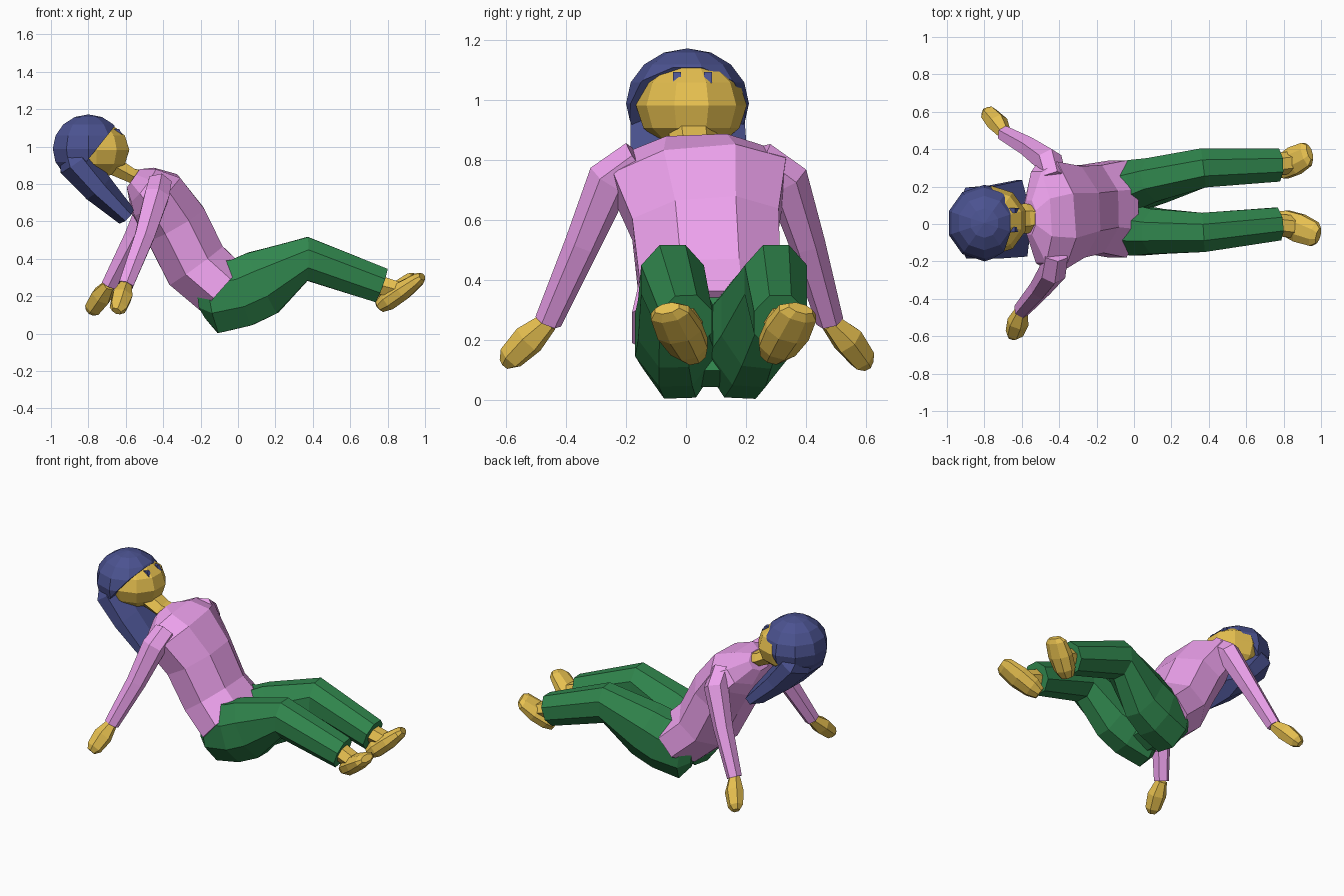
import bpy, bmesh
from math import pi, cos, sin
from mathutils import Vector

if "Cube" in bpy.data.objects:
    bpy.data.objects.remove(bpy.data.objects["Cube"])


def material(name, rgb):
    m = bpy.data.materials.new(name)
    m.diffuse_color = (*rgb, 1)
    m.use_nodes = True
    m.node_tree.nodes["Principled BSDF"].inputs["Base Color"].default_value = m.diffuse_color
    return m


SKIN = material("skin", (0.80, 0.53, 0.08))
PINK = material("shirt", (0.85, 0.36, 0.85))
GREEN = material("trousers", (0.03, 0.24, 0.075))
BLUE = material("hair", (0.07, 0.085, 0.28))


def finish(bm, name, mat):
    bmesh.ops.recalc_face_normals(bm, faces=bm.faces)
    me = bpy.data.meshes.new(name)
    bm.to_mesh(me)
    bm.free()
    me.materials.append(mat)
    ob = bpy.data.objects.new(name, me)
    bpy.context.collection.objects.link(ob)
    return ob


def loft(name, mat, rings, n=8, flat=False):
    """Rings are (x, y, z, half width along y, half depth), square to the path."""
    bm = bmesh.new()
    pts = [Vector(r[:3]) for r in rings]
    off, grow = (pi / n, 1 / cos(pi / n)) if flat else (0, 1)
    loops = []
    for i, r in enumerate(rings):
        t = (pts[min(i + 1, len(pts) - 1)] - pts[max(i - 1, 0)]).normalized()
        side = Vector((0, 1, 0))
        side = (side - t * t.dot(side)).normalized()
        up = t.cross(side)
        loops.append([bm.verts.new(pts[i] + side * (r[3] * grow * cos(off + 2 * pi * k / n))
                                   + up * (r[4] * grow * sin(off + 2 * pi * k / n)))
                      for k in range(n)])
    for a, b in zip(loops, loops[1:]):
        for k in range(n):
            bm.faces.new((a[k], a[(k + 1) % n], b[(k + 1) % n], b[k]))
    bm.faces.new(loops[0])
    bm.faces.new(loops[-1])
    return finish(bm, name, mat)


def ball(name, mat, centre, radii, seg, rings, cut=None):
    bm = bmesh.new()
    bmesh.ops.create_uvsphere(bm, u_segments=seg, v_segments=rings, radius=1)
    for v in bm.verts:
        v.co = Vector(c + r * q for c, r, q in zip(centre, radii, v.co))
    if cut:
        g = bm.verts[:] + bm.edges[:] + bm.faces[:]
        res = bmesh.ops.bisect_plane(bm, geom=g, plane_co=cut[0], plane_no=cut[1],
                                     clear_outer=True)
        edges = [e for e in res["geom_cut"] if isinstance(e, bmesh.types.BMEdge)]
        bmesh.ops.contextual_create(bm, geom=edges)
    return finish(bm, name, mat)


# Shirt body, leaning back
loft("shirt_body", PINK, [
    (-0.085, 0.08, 0.24, 0.26, 0.165), (-0.225, 0.08, 0.365, 0.235, 0.175),
    (-0.335, 0.065, 0.585, 0.245, 0.175), (-0.44, 0.045, 0.74, 0.29, 0.16),
    (-0.51, 0.035, 0.795, 0.245, 0.11), (-0.56, 0.035, 0.83, 0.09, 0.06)], flat=True)

# Neck and head
loft("neck", SKIN, [(-0.47, 0.04, 0.815, 0.04, 0.055), (-0.57, 0.03, 0.845, 0.08, 0.045),
                    (-0.69, 0.02, 0.91, 0.08, 0.06)], n=6)
ball("head", SKIN, (-0.757, 0.018, 0.982), (0.185, 0.185, 0.152), 10, 6)
for y in (-0.03, 0.073):
    bm = bmesh.new()
    bmesh.ops.create_cube(bm, size=1)
    for v in bm.verts:
        v.co = Vector((-0.645 + v.co.x * 0.04 - v.co.z * 0.02, y + v.co.y * 0.026,
                       1.075 + v.co.z * 0.036))
    finish(bm, "eye", BLUE)

# Hair cap, cut open at the face, and hair hanging behind
ball("hair_cap", BLUE, (-0.80, 0.005, 0.988), (0.2, 0.205, 0.184), 10, 8,
     ((-0.71, 0, 1.045), (0.78, 0, -0.62)))
loft("hair_back", BLUE, [(-0.90, 0.005, 1.0, 0.13, 0.06), (-0.865, 0.005, 0.915, 0.19, 0.10),
                         (-0.75, 0.01, 0.78, 0.195, 0.085),
                         (-0.60, 0.03, 0.632, 0.205, 0.055)], flat=True)

# Sleeves and hands
ARMS = {
    "right": [(-0.42, -0.16, 0.80), (-0.435, -0.255, 0.735), (-0.5, -0.345, 0.52),
              (-0.60, -0.46, 0.26), (-0.62, -0.525, 0.2), (-0.64, -0.585, 0.14),
              (-0.65, -0.605, 0.12)],
    "left": [(-0.43, 0.24, 0.80), (-0.455, 0.335, 0.735), (-0.555, 0.405, 0.52),
             (-0.69, 0.48, 0.26), (-0.73, 0.54, 0.2), (-0.775, 0.59, 0.135),
             (-0.79, 0.607, 0.115)]}
for s, p in ARMS.items():
    loft(s + "_sleeve", PINK, [(*q, r, r) for q, r in zip(p[:4], (0.07, 0.075, 0.06, 0.046))], n=6)
    hand = zip(p[3:], (0.035, 0.055, 0.045, 0.022), (0.035, 0.06, 0.05, 0.028))
    loft(s + "_hand", SKIN, [(*q, w, d) for q, w, d in hand], n=6)

# Trouser seat, legs and feet
loft("trouser_seat", GREEN, [(-0.15, 0.08, 0.19, 0.14, 0.12), (-0.09, 0.08, 0.20, 0.15, 0.16),
                             (0.03, 0.08, 0.225, 0.08, 0.13)], flat=True)
for s, ys, toe in (("right", (0.0, -0.02, -0.035, -0.04, -0.045, 0.0), -0.07),
                   ("left", (0.16, 0.18, 0.21, 0.235, 0.3, 0.315), 0.075)):
    path = ((-0.172, 0.185, 0.10, 0.10), (-0.13, 0.19, 0.13, 0.188), (0.02, 0.22, 0.135, 0.183),
            (0.125, 0.268, 0.12, 0.18), (0.37, 0.40, 0.105, 0.116), (0.765, 0.258, 0.088, 0.095))
    loft(s + "_trouser_leg", GREEN,
         [(x, y, z, w, d) for y, (x, z, w, d) in zip(ys, path)], flat=True)
    a, end = ys[-1], (0.985 if s == "right" else 0.94)
    loft(s + "_ankle", SKIN, [(0.72, a, 0.27, 0.06, 0.06),
                              (0.85, a + toe * 0.2, 0.235, 0.06, 0.05)], n=6)
    foot = ((0.0, 0.145, 0.04, 0.033), (0.2, 0.178, 0.065, 0.052), (0.55, 0.232, 0.076, 0.05),
            (0.9, 0.289, 0.066, 0.035), (1.0, 0.305, 0.042, 0.02))
    loft(s + "_foot", SKIN, [(0.76 + (end - 0.76) * f, a - toe * 0.4 + toe * 1.3 * f, z, w, d)
                             for f, z, w, d in foot], flat=True)
